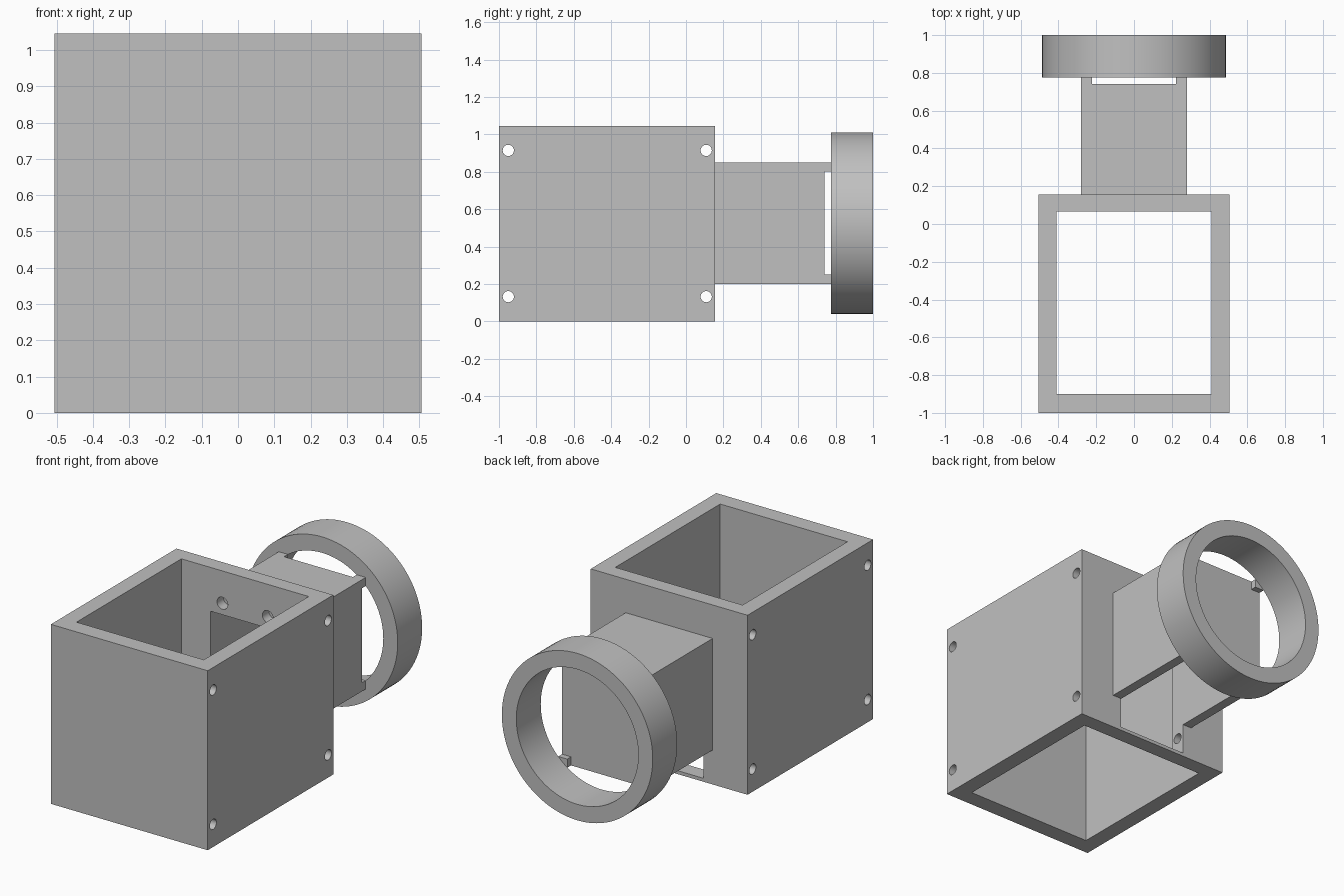
import bpy
import bmesh
import math
from mathutils import Matrix

cube = bpy.data.objects.get("Cube")
if cube:
    bpy.data.objects.remove(cube, do_unlink=True)

GREY = (0.53, 0.53, 0.53, 1)
grey = bpy.data.materials.new("plain_grey")
grey.use_nodes = True
grey.diffuse_color = GREY
grey.node_tree.nodes["Principled BSDF"].inputs["Base Color"].default_value = GREY


def finish(name, bm):
    mesh = bpy.data.meshes.new(name)
    bmesh.ops.recalc_face_normals(bm, faces=bm.faces)
    bm.to_mesh(mesh)
    bm.free()
    mesh.materials.append(grey)
    obj = bpy.data.objects.new(name, mesh)
    bpy.context.collection.objects.link(obj)
    return obj


def block(name, x, y, z):
    """Box from (min, max) pairs."""
    bm = bmesh.new()
    bmesh.ops.create_cube(bm, size=1)
    for v in bm.verts:
        v.co = [r[0] if c < 0 else r[1] for c, r in zip(v.co, (x, y, z))]
    return finish(name, bm)


def rod(name, radius, length, centre, axis, sides=32):
    bm = bmesh.new()
    turn = Matrix.Rotation(math.pi / 2, 4, "Y" if axis == "X" else "X")
    bmesh.ops.create_cone(bm, cap_ends=True, segments=sides, radius1=radius,
                          radius2=radius, depth=length,
                          matrix=Matrix.Translation(centre) @ turn)
    return finish(name, bm)


def carve(obj, cutters):
    """Subtract every cutter, bake the result and drop the cutters."""
    for c in cutters:
        c.hide_render = True
        mod = obj.modifiers.new("cut", "BOOLEAN")
        mod.operation = "DIFFERENCE"
        mod.solver = "EXACT"
        mod.object = c
    bpy.context.view_layer.update()
    graph = bpy.context.evaluated_depsgraph_get()
    baked = bpy.data.meshes.new_from_object(obj.evaluated_get(graph))
    obj.modifiers.clear()
    obj.data = baked
    for c in cutters:
        bpy.data.objects.remove(c, do_unlink=True)


# Main housing: square tube open at top and bottom
BACK = 0.155
INNER_BACK = 0.065
housing = block("housing", (-0.505, 0.505), (-1, BACK), (0, 1.045))
cuts = [
    block("shaft", (-0.41, 0.41), (-0.9, INNER_BACK), (-0.1, 1.2)),
    block("doorway", (-0.222, 0.222), (0, 0.3), (0.02, 0.79)),
]
# Bolt holes running sideways through front and back walls
for y in (-0.95, 0.108):
    for z in (0.132, 0.914):
        cuts.append(rod("bolt_hole", 0.03, 1.2, (0, y, z), "X"))
# Blind screw holes on the inside of the back wall
for x in (-0.146, 0.146):
    cuts.append(rod("screw_hole", 0.035, 0.12, (x, INNER_BACK, 0.857), "Y"))
carve(housing, cuts)

# Neck: hollow arm open underneath, with four corner posts at its end
END = 0.74
RING_FRONT = 0.775
neck = block("neck", (-0.28, 0.28), (BACK, RING_FRONT), (0.2, 0.85))
carve(neck, [
    block("cavity", (-0.222, 0.222), (0, 0.69), (0, 0.79)),
    block("upright_slot", (-0.222, 0.222), (END, 0.9), (0, 1)),
    block("sideways_slot", (-0.5, 0.5), (END, 0.9), (0.25, 0.8)),
])

# Round end ring
MID_Y = (RING_FRONT + 1) / 2
ring = rod("end_ring", 0.486, 1 - RING_FRONT, (0, MID_Y, 0.525), "Y", 96)
carve(ring, [rod("ring_bore", 0.393, 0.6, (0, MID_Y, 0.525), "Y", 96)])

# Smooth the round surfaces while keeping edges sharp
bpy.ops.object.select_all(action="DESELECT")
for obj in (housing, neck, ring):
    obj.select_set(True)
bpy.context.view_layer.objects.active = ring
bpy.ops.object.shade_smooth_by_angle(angle=math.radians(30))
